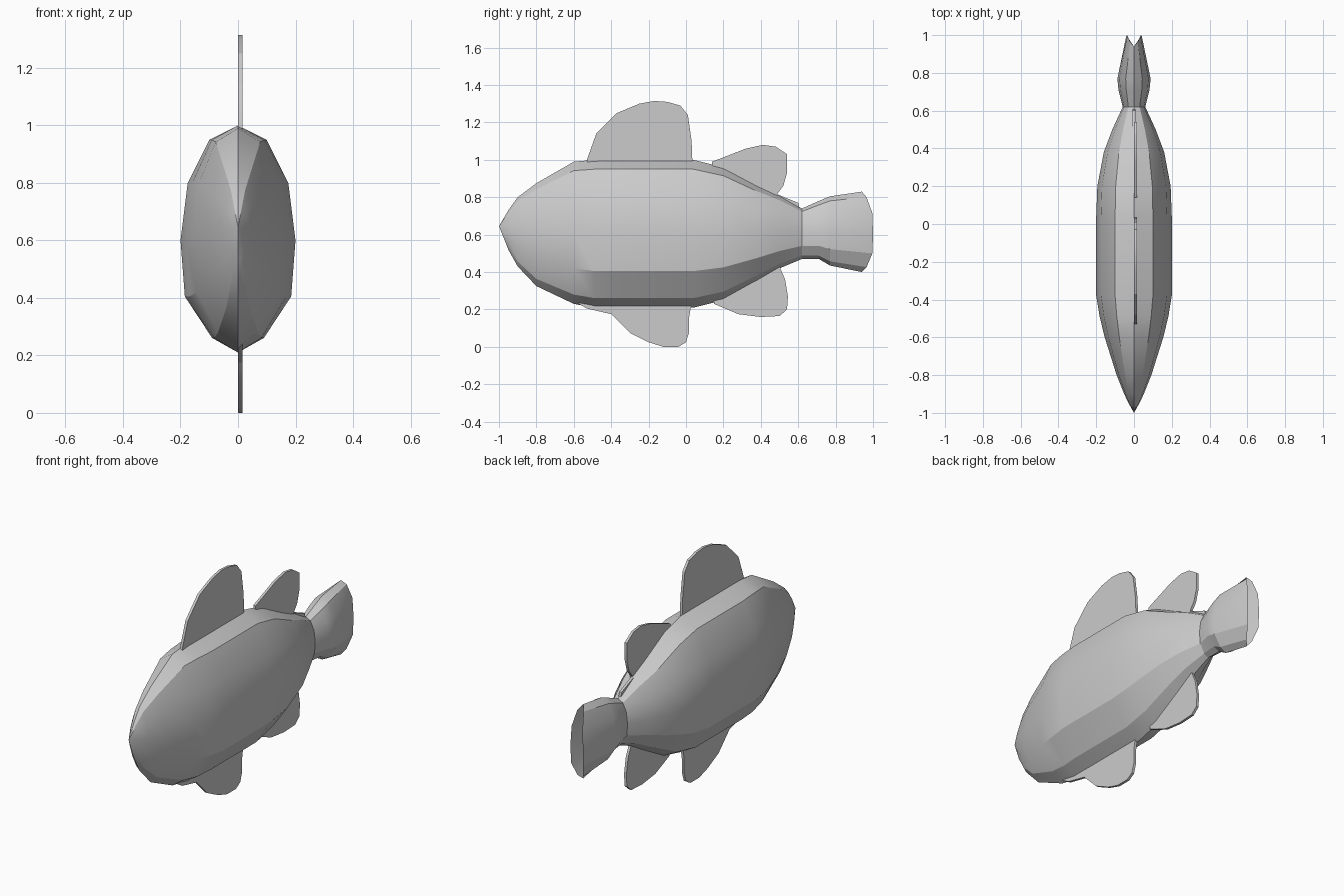
import bpy, bmesh, math

if "Cube" in bpy.data.objects:
    bpy.data.objects.remove(bpy.data.objects["Cube"])


def finish(bm, name, smooth=True):
    bmesh.ops.recalc_face_normals(bm, faces=bm.faces)
    me = bpy.data.meshes.new(name)
    bm.to_mesh(me)
    bm.free()
    ob = bpy.data.objects.new(name, me)
    bpy.context.collection.objects.link(ob)
    if smooth:
        bpy.ops.object.select_all(action='DESELECT')
        ob.select_set(True)
        bpy.context.view_layer.objects.active = ob
        bpy.ops.object.shade_smooth_by_angle(angle=math.radians(22))
    return ob


# Half cross-section (width factor, height factor), mirrored to twelve sides
half = [(0, 1), (.5, .875), (.875, .5), (1, 0), (.925, -.5), (.45, -.87), (0, -1)]
section = half + [(-x, z) for x, z in half[-2:0:-1]]

# Body stations: y, top, bottom, middle, half width, forward sweep of top and bottom
stations = [
    (-.95, .73, .52, .64, .028, 0),
    (-.90, .80, .43, .63, .052, 0),
    (-.80, .875, .325, .62, .092, 0),
    (-.60, .99, .23, .61, .155, 0),
    (-.49, 1.0, .21, .60, .182, 0),
    (-.38, 1.0, .21, .60, .20, 0),
    (.04, 1.0, .21, .60, .20, 0),
    (.20, .96, .25, .60, .194, 0),
    (.38, .865, .35, .60, .16, 0),
    (.50, .81, .42, .605, .115, 0),
    (.62, .74, .47, .61, .06, 0),
    (.71, .78, .47, .61, .082, 0),
    (.77, .805, .435, .61, .088, 0),
    (1.0, .83, .40, .60, .04, .06),
    (.88, .80, .43, .60, .004, 0),   # hollow between the two tail lobes
]
bm = bmesh.new()
rings = []
for y, top, bot, mid, w, sweep in stations:
    rings.append([bm.verts.new((x * w, y - sweep * z ** 4,
                                mid + z * ((top - mid) if z > 0 else (mid - bot))))
                  for x, z in section])
n = len(section)
for a, b in zip(rings, rings[1:]):
    for i in range(n):
        j = (i + 1) % n
        bm.faces.new((a[i], a[j], b[j], b[i]))
nose = bm.verts.new((0, -1, .645))
for i in range(n):
    bm.faces.new((nose, rings[0][(i + 1) % n], rings[0][i]))
bm.faces.new(rings[-1])
finish(bm, "body")

# Fins: flat outlines in the side plane, given a small thickness
fins = {
    "front_dorsal_fin": [(-.53, .97), (-.53, 1.0), (-.48, 1.14), (-.37, 1.25), (-.25, 1.30),
                         (-.17, 1.315), (-.10, 1.31), (-.03, 1.29), (.01, 1.24), (.03, 1.10),
                         (.035, .97)],
    "rear_dorsal_fin": [(.14, .97), (.14, .99), (.32, 1.06), (.41, 1.08), (.48, 1.07),
                        (.54, 1.03), (.54, .93), (.52, .86), (.49, .82), (.49, .77), (.37, .83)],
    "front_belly_fin": [(-.59, .24), (-.53, .205), (-.40, .175), (-.30, .075), (-.20, .025),
                        (-.12, 0), (-.04, 0), (0, .025), (.017, .08), (.017, .16), (.03, .24)],
    "rear_belly_fin": [(.15, .26), (.15, .23), (.28, .175), (.40, .16), (.50, .165), (.54, .20),
                       (.545, .27), (.53, .36), (.50, .43), (.48, .45)],
    "back_ridge": [(.49, .78), (.49, .815), (.60, .77), (.61, .73)],
}
for name, pts in fins.items():
    bm = bmesh.new()
    face = bm.faces.new([bm.verts.new((0, y, z)) for y, z in pts])
    ext = bmesh.ops.extrude_face_region(bm, geom=[face])
    bmesh.ops.translate(bm, vec=(.015, 0, 0),
                        verts=[v for v in ext["geom"] if isinstance(v, bmesh.types.BMVert)])
    ob = finish(bm, name)
    if name == "back_ridge":
        ob.location.x = -.0075
